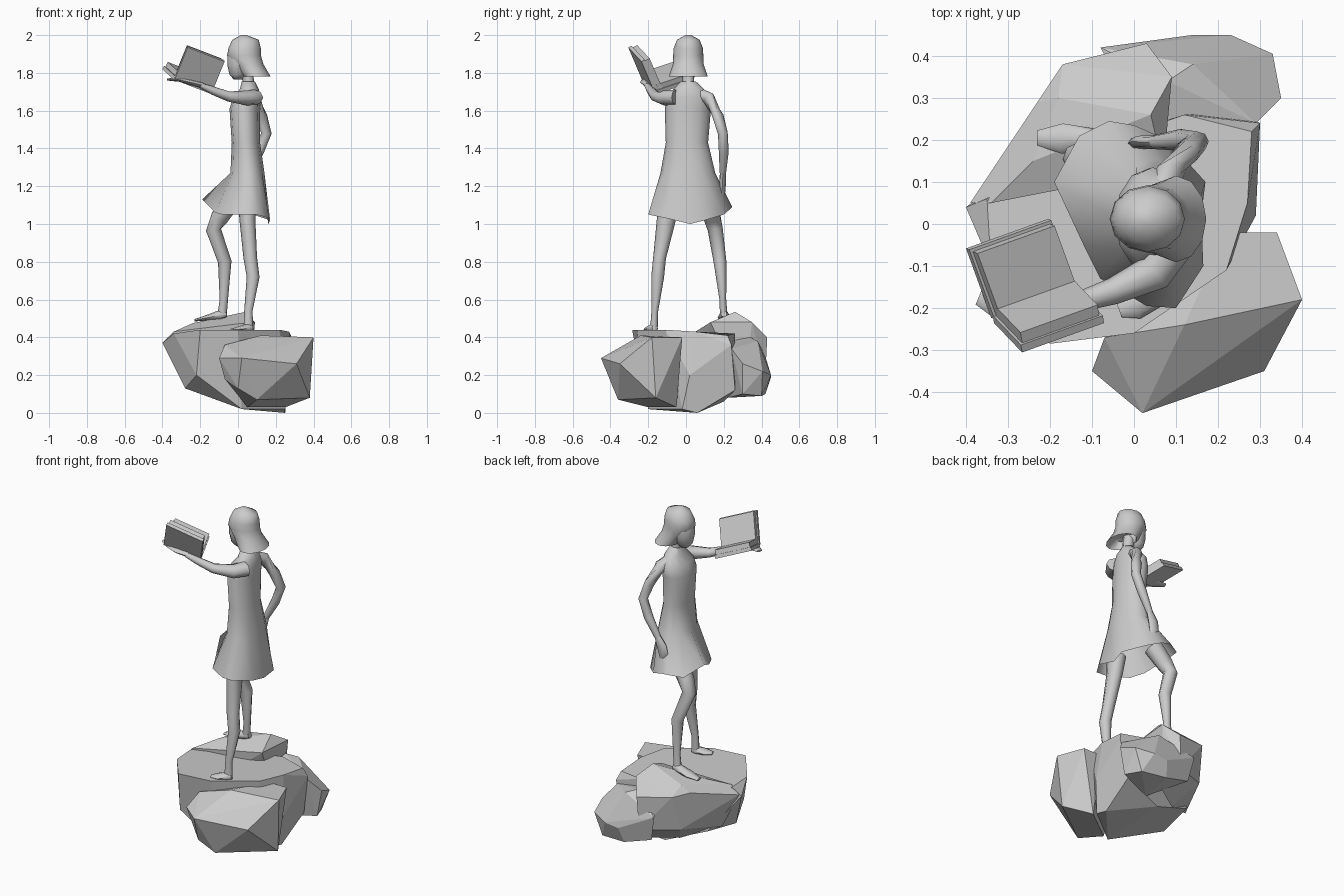
import bpy, bmesh, math
from mathutils import Vector


def finish(name, bm, smooth=True):
    bmesh.ops.recalc_face_normals(bm, faces=bm.faces[:])
    me = bpy.data.meshes.new(name)
    bm.to_mesh(me)
    bm.free()
    ob = bpy.data.objects.new(name, me)
    bpy.context.collection.objects.link(ob)
    if smooth:
        bpy.ops.object.select_all(action='DESELECT')
        ob.select_set(True)
        bpy.context.view_layer.objects.active = ob
        bpy.ops.object.shade_smooth_by_angle(angle=math.radians(60))
    return ob


def loft(name, rings, cap_start=True, cap_end=True):
    bm = bmesh.new()
    vs = [[bm.verts.new(p) for p in r] for r in rings]
    n = len(rings[0])
    for a, b in zip(vs, vs[1:]):
        for i in range(n):
            j = (i + 1) % n
            bm.faces.new((a[i], a[j], b[j], b[i]))
    if cap_start:
        bm.faces.new(vs[0])
    if cap_end:
        bm.faces.new(vs[-1])
    return finish(name, bm)


def level_ring(z, cx, cy, rx, ry, n=12):
    return [(cx + rx * math.cos(2 * math.pi * i / n),
             cy + ry * math.sin(2 * math.pi * i / n), z) for i in range(n)]


def limb(name, pts, n=8):
    """Tube along (x, y, z, width, thickness) points."""
    P = [Vector(p[:3]) for p in pts]
    rings = []
    for k, p in enumerate(pts):
        t = (P[min(k + 1, len(P) - 1)] - P[max(k - 1, 0)]).normalized()
        u = t.cross(Vector((1, 0, 0.3))) if abs(t.z) > 0.85 else t.cross(Vector((0, 0, 1)))
        u.normalize()
        v = t.cross(u)
        if u.y < 0:
            u, v = -u, -v
        rings.append([P[k] + u * p[3] * math.cos(2 * math.pi * i / n)
                      + v * p[4] * math.sin(2 * math.pi * i / n) for i in range(n)])
    return loft(name, rings)


def hull(name, pts):
    bm = bmesh.new()
    for p in pts:
        bm.verts.new(p)
    bmesh.ops.convex_hull(bm, input=bm.verts[:])
    junk = [v for v in bm.verts if not v.link_faces]
    bmesh.ops.delete(bm, geom=junk, context='VERTS')
    bmesh.ops.dissolve_limit(bm, angle_limit=math.radians(8), verts=bm.verts[:], edges=bm.edges[:])
    return finish(name, bm, smooth=False)


# Boulders
hull("main_boulder", [
    (-.35, .06, .42), (-.2, .15, .43), (.12, .26, .42), (.28, .22, .41), (.27, .05, .43),
    (.22, -.11, .44), (0, -.26, .44), (-.2, -.285, .44), (-.34, -.1, .42),
    (-.4, .04, .37), (.3, .24, .36), (.29, .02, .2), (.26, .26, .12), (-.28, -.08, .13),
    (-.22, -.24, .2), (.02, -.2, .02), (.25, -.02, .02), (.25, .06, .0), (0, .2, .06), (-.25, .15, .16)])
hull("front_boulder", [
    (-.1, -.35, .29), (.02, -.45, .29), (.31, -.35, .26), (.4, -.18, .4), (.34, -.02, .4),
    (.22, -.02, .4), (-.07, -.27, .36), (.12, -.24, .41), (.38, -.16, .08), (.3, -.33, .22),
    (.1, -.36, .07), (0, -.38, .13), (.25, -.05, .03), (.05, -.2, .03), (-.07, -.32, .18)])
hull("back_left_boulder", [
    (-.23, .29, .44), (-.17, .38, .43), (.03, .43, .4), (.09, .35, .48), (.04, .26, .535),
    (-.18, .3, .48), (-.24, .15, .475), (.07, .13, .48), (-.39, .05, .38), (-.34, .05, .43),
    (-.3, .08, .18), (-.19, .33, .22), (.02, .42, .2), (.05, .3, .1), (-.1, .2, .1)])
hull("back_right_boulder", [
    (.14, .45, .19), (.23, .45, .2), (.33, .405, .22), (.35, .3, .26), (.29, .24, .34),
    (.08, .34, .4), (.14, .38, .38), (.04, .2, .38), (.32, .3, .1), (.28, .4, .09),
    (.12, .42, .1), (.1, .22, .08), (-.08, .42, .3), (-.05, .4, .15)])

# Flared dress with the forward knee pushing the hem out
hem = [(.16, .02, 1.0), (.17, .10, 1.02), (.08, .20, 1.05), (0, .235, 1.08), (-.06, .245, 1.09),
       (-.13, .21, 1.08), (-.19, .10, 1.13), (-.12, -.05, 1.06), (-.08, -.13, 1.05),
       (.03, -.195, 1.05), (.10, -.20, 1.05), (.165, -.10, 1.03)]
loft("dress", [level_ring(1.755, .055, .012, .035, .04), level_ring(1.715, .06, .015, .05, .08),
               level_ring(1.67, .045, .017, .07, .118), level_ring(1.61, .035, .01, .08, .122),
               level_ring(1.43, .042, .005, .075, .112), level_ring(1.27, .05, .01, .09, .145),
               hem], cap_end=False)

# Legs and feet
limb("straight_leg", [(.05, -.09, 1.12, .06, .05), (.05, -.105, 1.02, .05, .042),
                      (.065, -.14, .82, .034, .036), (.08, -.15, .72, .034, .034),
                      (.055, -.165, .54, .018, .022), (.055, -.17, .44, .02, .026)])
limb("bent_leg", [(-.04, .115, 1.12, .055, .055), (-.1, .14, 1.03, .046, .05),
                  (-.13, .155, .97, .04, .04), (-.07, .18, .8, .034, .036),
                  (-.075, .195, .6, .018, .022), (-.085, .2, .51, .02, .025)])
for name, heel, toe in (("straight_foot", (.075, -.165, .45), (-.035, -.205, .44)),
                        ("bent_foot", (-.06, .2, .525), (-.23, .205, .49))):
    h, t = Vector(heel), Vector(toe)
    limb(name, [(*h.lerp(t, f), w, k) for f, w, k in
                ((0, .016, .016), (.2, .026, .026), (.65, .036, .014), (1, .018, .006))])

# Hanging arm with the elbow pushed back
limb("bent_arm", [(.06, .06, 1.69, .035, .035), (.085, .12, 1.665, .034, .036),
                  (.125, .17, 1.57, .03, .03), (.15, .195, 1.48, .026, .028),
                  (.11, .2, 1.38, .026, .026), (.05, .195, 1.27, .017, .019)])
limb("hanging_hand", [(.055, .195, 1.28, .016, .018), (.025, .195, 1.22, .017, .034),
                      (.015, .19, 1.17, .018, .032), (.03, .185, 1.125, .01, .016)])

# Raised arm that supports the book
limb("raised_arm", [(.085, -.05, 1.67, .055, .042), (.05, -.115, 1.667, .045, .04),
                    (-.05, -.16, 1.675, .032, .027), (-.13, -.185, 1.705, .024, .022),
                    (-.2, -.205, 1.735, .018, .014)])
limb("book_hand", [(-.19, -.2, 1.735, .018, .014), (-.25, -.205, 1.75, .038, .014),
                   (-.31, -.2, 1.765, .036, .012), (-.37, -.175, 1.765, .018, .006)])

# Neck and head
limb("neck", [(.07, .012, 1.69, .045, .035), (.055, .012, 1.75, .03, .03), (.045, .012, 1.83, .032, .034)])
loft("head", [level_ring(1.765, .0, .012, .022, .022), level_ring(1.79, .0, .012, .045, .045),
              level_ring(1.84, .012, .012, .068, .062), level_ring(1.9, .02, .012, .075, .066),
              level_ring(1.95, .03, .012, .06, .055)])

# Bobbed hair, flared at the bottom
loft("hair", [level_ring(2.0, .03, .012, .015, .015), level_ring(1.975, .04, .012, .07, .06),
              level_ring(1.93, .035, .012, .086, .078), level_ring(1.89, .032, .012, .09, .08),
              level_ring(1.845, .055, .012, .08, .082), level_ring(1.782, .1, .012, .072, .103),
              level_ring(1.83, .075, .012, .055, .075)])

# Open book: two covers sharing a hinge, each with a block of pages
hinge = Vector((-.335, -.225, 1.775))
along = Vector((.195, .07, -.075))
for side, up in (("upright", Vector((.067, -.07, .165))), ("flat", Vector((-.06, .165, .055)))):
    n = up.cross(along).normalized()
    if n.dot(Vector((0, 1 if side == "upright" else 0, .6))) < 0:
        n = -n
    for part, a0, a1, u0, u1, d0, d1 in (("cover", 0, 1, 0, 1, -.012, .008),
                                         ("pages", .03, .97, .0, .96, .008, .036)):
        hull(side + "_book_" + part,
             [hinge + along * a + up * u + n * d for a in (a0, a1) for u in (u0, u1) for d in (d0, d1)])
